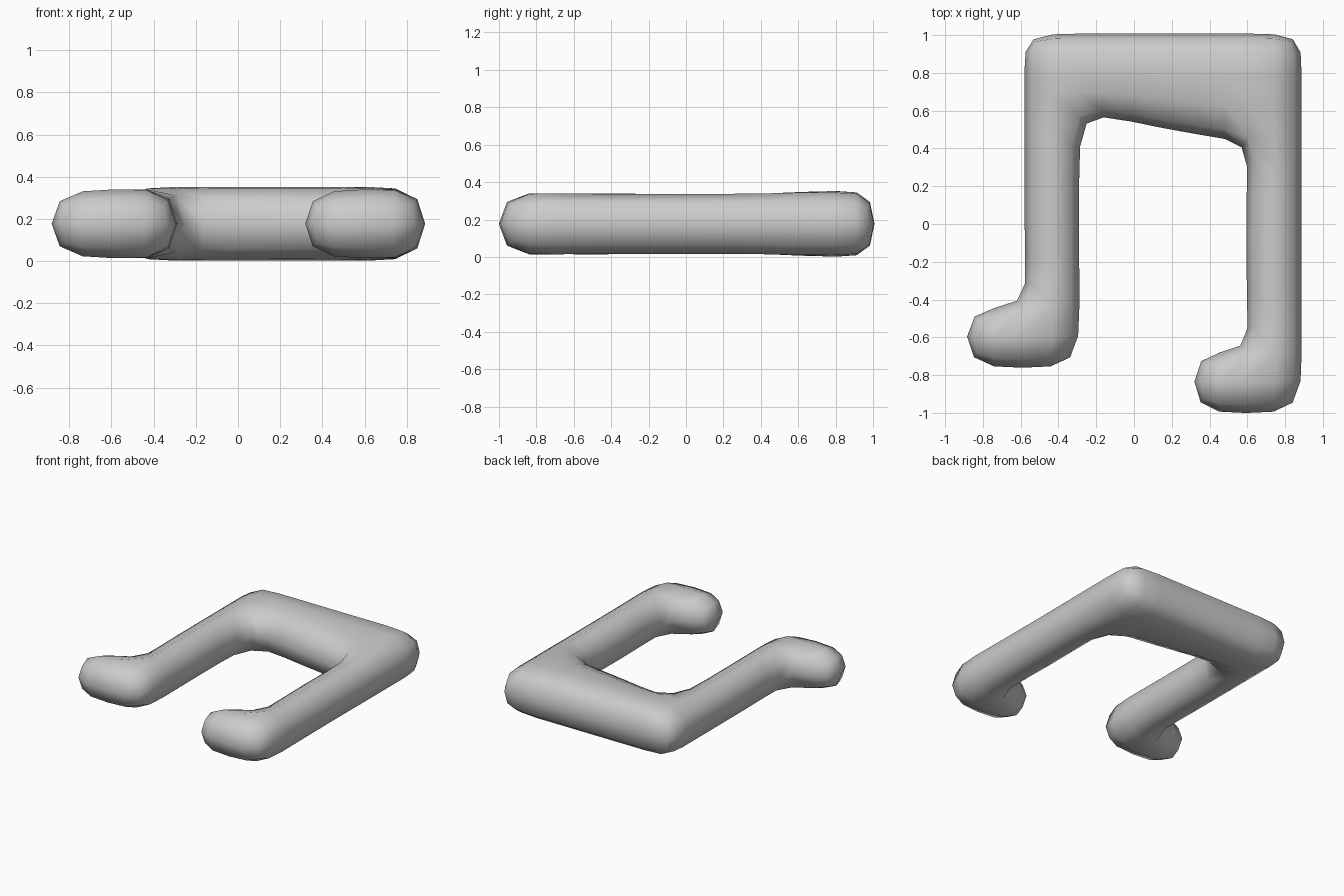
import bpy, bmesh

if "Cube" in bpy.data.objects:
    bpy.data.objects.remove(bpy.data.objects["Cube"])

MID_Z, HALF = 0.177, 0.175
bm = bmesh.new()
points = {}


def vert(p):
    if p not in points:
        points[p] = bm.verts.new((p[0], p[1], MID_Z - HALF))
    return points[p]


def strip(a, b):
    # quads between two matching rows of points
    for i in range(len(a) - 1):
        bm.faces.new([vert(p) for p in (a[i], a[i + 1], b[i + 1], b[i])])


def leg(inner_left, right_x, right_ys, tip, foot_y, heel_x):
    # long stem, then a short foot turned towards -x
    right = [(right_x, y) for y in right_ys]
    strip(inner_left, right)
    strip([right[-1], inner_left[-1], tip],
          [(right_x, foot_y), (heel_x, foot_y), (tip[0], foot_y)])


# wide back bar with a slanted inner edge
inner_edge = [(-0.593, 0.585), (-0.277, 0.585), (-0.06, 0.54),
              (0.38, 0.445), (0.60, 0.43), (0.90, 0.43)]
middle = [(x, 0.82) for x, y in inner_edge]
back = [(x, 1.016) for x, y in inner_edge]
strip(back, middle)
strip(middle, inner_edge)

# left leg and foot
leg([(-0.593, 0.585), (-0.593, 0.25), (-0.593, -0.20), (-0.57, -0.44)],
    -0.277, (0.585, 0.25, -0.20, -0.42), (-0.91, -0.415), -0.775, -0.59)

# right leg and foot
leg([(0.60, 0.43), (0.58, 0.20), (0.58, -0.45), (0.61, -0.675)],
    0.90, (0.43, 0.20, -0.45, -0.66), (0.295, -0.65), -1.015, 0.59)

# thicken the flat outline into a solid cage
top = bmesh.ops.extrude_face_region(bm, geom=bm.faces[:], use_keep_orig=True)
for v in top["geom"]:
    if isinstance(v, bmesh.types.BMVert):
        v.co.z += 2 * HALF
bmesh.ops.recalc_face_normals(bm, faces=bm.faces[:])
for f in bm.faces:
    f.smooth = True

mesh = bpy.data.meshes.new("bent_tube_frame")
bm.to_mesh(mesh)
bm.free()
frame = bpy.data.objects.new("bent_tube_frame", mesh)
bpy.context.collection.objects.link(frame)

# round the cage
sub = frame.modifiers.new("round", "SUBSURF")
sub.levels = sub.render_levels = 1
